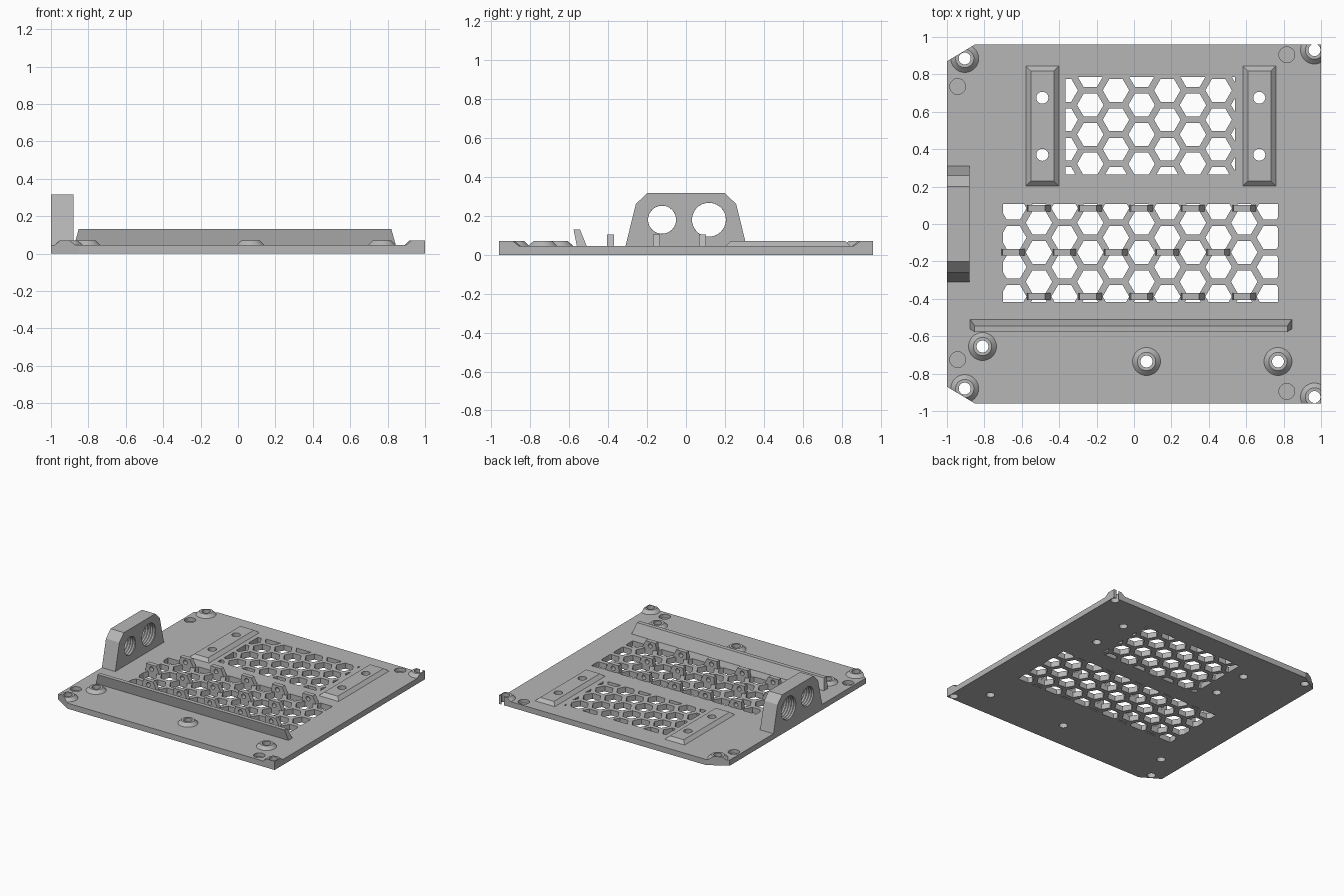
import bpy, bmesh, math
from mathutils import Vector, Matrix

cube = bpy.data.objects.get("Cube")
if cube:
    bpy.data.objects.remove(cube)

grey = bpy.data.materials.new("plain_grey")
grey.use_nodes = True
colour = (0.47, 0.47, 0.47, 1)
grey.diffuse_color = colour
grey.node_tree.nodes["Principled BSDF"].inputs["Base Color"].default_value = colour

PLATE_TOP = 0.045
BOSS_TOP = 0.07
HOLE_R = 0.032


def finish(name, bm):
    """Turn a bmesh into a grey object."""
    bmesh.ops.recalc_face_normals(bm, faces=bm.faces)
    mesh = bpy.data.meshes.new(name)
    bm.to_mesh(mesh)
    bm.free()
    mesh.materials.append(grey)
    obj = bpy.data.objects.new(name, mesh)
    bpy.context.scene.collection.objects.link(obj)
    return obj


def add_prism(bm, points, direction):
    """Extrude a closed 3D outline along a direction."""
    face = bm.faces.new([bm.verts.new(p) for p in points])
    out = bmesh.ops.extrude_face_region(bm, geom=[face])
    verts = [v for v in out["geom"] if isinstance(v, bmesh.types.BMVert)]
    bmesh.ops.translate(bm, vec=direction, verts=verts)


def add_cone(bm, x, y, z0, z1, r0, r1):
    bmesh.ops.create_cone(bm, cap_ends=True, segments=40, radius1=r0, radius2=r1,
                          depth=z1 - z0, matrix=Matrix.Translation((x, y, (z0 + z1) / 2)))


def boolean(obj, cutter, operation="DIFFERENCE"):
    mod = obj.modifiers.new("cut", "BOOLEAN")
    mod.object, mod.operation, mod.solver = cutter, operation, "EXACT"
    graph = bpy.context.evaluated_depsgraph_get()
    mesh = bpy.data.meshes.new_from_object(obj.evaluated_get(graph))
    obj.modifiers.clear()
    obj.data = mesh


def smooth(obj):
    for poly in obj.data.polygons:
        poly.use_smooth = True
    obj.data.set_sharp_from_angle(angle=math.radians(25))


# Hexagon lattice shared by both vent grids
COL, PITCH, HEX_R = 0.1372, 0.1575, 0.0707


def lattice(k, n):
    return -0.508 + k * COL, 0.006 + (n + (k % 2) / 2) * PITCH


def vent_cutter(name, x0, x1, y0, y1):
    bm = bmesh.new()
    for k in range(-2, 12):
        for n in range(-5, 7):
            cx, cy = lattice(k, n)
            ring = [math.radians(60 * i) for i in range(6)]
            bm.faces.new([bm.verts.new((cx + HEX_R * math.cos(a), cy + HEX_R * math.sin(a), -0.05))
                          for a in ring])
    for co, no in (((x0, 0, 0), (-1, 0, 0)), ((x1, 0, 0), (1, 0, 0)),
                   ((0, y0, 0), (0, -1, 0)), ((0, y1, 0), (0, 1, 0))):
        bmesh.ops.bisect_plane(bm, geom=bm.verts[:] + bm.edges[:] + bm.faces[:],
                               plane_co=co, plane_no=no, clear_outer=True)
    out = bmesh.ops.extrude_face_region(bm, geom=bm.faces[:])
    top = [v for v in out["geom"] if isinstance(v, bmesh.types.BMVert)]
    bmesh.ops.translate(bm, vec=(0, 0, 0.2), verts=top)
    return finish(name, bm)


# Base plate with two clipped corners
outline = [(-1, -0.87), (-0.85, -0.96), (1, -0.96), (1, 0.96), (-0.85, 0.96), (-1, 0.87)]


def outline_prism(name, height):
    bm = bmesh.new()
    add_prism(bm, [(x, y, 0) for x, y in outline], (0, 0, height))
    return finish(name, bm)


plate = outline_prism("base_plate", PLATE_TOP)
trim = outline_prism("outline_trim", 0.5)

# Screw bosses, clipped at the plate edge
boss_spots = [(-0.905, 0.885), (-0.905, -0.88), (0.965, 0.93), (0.965, -0.925),
              (-0.81, -0.655), (0.067, -0.735), (0.77, -0.735)]
bm = bmesh.new()
for x, y in boss_spots:
    add_cone(bm, x, y, PLATE_TOP - 0.01, BOSS_TOP, 0.085, 0.049)
bosses = finish("screw_bosses", bm)
boolean(bosses, trim, "INTERSECT")

# Mounting rails with bevelled edges
rails = []
for name, x in (("right_rail", -0.49), ("left_rail", 0.67)):
    bm = bmesh.new()
    bmesh.ops.create_cube(bm, size=1, matrix=Matrix.Translation((x, 0.524, 0.0575))
                          @ Matrix.Diagonal((0.177, 0.642, 0.025, 1)))
    for v in bm.verts:
        if v.co.z > 0.06:
            v.co.x += math.copysign(0.027, x - v.co.x)
            v.co.y += math.copysign(0.027, 0.524 - v.co.y)
    rails.append(finish(name, bm))

# Screw holes through bosses and rails
bm = bmesh.new()
rail_spots = [(x, y) for x in (-0.49, 0.67) for y in (0.37, 0.675)]
for x, y in boss_spots + rail_spots:
    add_cone(bm, x, y, -0.1, 0.2, HOLE_R, HOLE_R)
holes = finish("screw_hole_cutter", bm)

# Blind round pockets in the top
bm = bmesh.new()
for x, y in ((-0.943, 0.735), (-0.943, -0.725), (0.817, 0.905), (0.817, -0.895)):
    add_cone(bm, x, y, 0.015, 0.1, 0.042, 0.042)
pockets = finish("pocket_cutter", bm)

vents = [vent_cutter("rear_vent_cutter", -0.365, 0.54, 0.265, 0.785),
         vent_cutter("front_vent_cutter", -0.70, 0.77, -0.417, 0.107)]
for cutter in vents + [holes, pockets]:
    boolean(plate, cutter)
for part in rails + [bosses]:
    boolean(part, holes)

# Connector tower with two threaded holes
bm = bmesh.new()
half = [(0.312, 0.04), (0.258, 0.26), (0.2, 0.317)]
profile = half + [(-y, z) for y, z in reversed(half)]
add_prism(bm, [(-1, y, z) for y, z in profile], (0.12, 0, 0))
tower = finish("connector_tower", bm)


def thread_cutter(y, radius):
    bm = bmesh.new()
    rings = []
    for i in range(14):
        r = radius + (0.006 if i % 2 else 0)
        x = -1.01 + 0.14 * i / 13
        rings.append([bm.verts.new((x, y + r * math.cos(a), 0.18 + r * math.sin(a)))
                      for a in (math.tau * j / 40 for j in range(40))])
    for a, b in zip(rings, rings[1:]):
        for j in range(40):
            bm.faces.new((a[j], a[j - 1], b[j - 1], b[j]))
    bm.faces.new(rings[0])
    bm.faces.new(rings[-1])
    return finish("thread_cutter", bm)


threads = [thread_cutter(-0.123, 0.072), thread_cutter(0.118, 0.087)]
for cutter in threads:
    boolean(tower, cutter)

# Leaning front lip with tapered ends
bm = bmesh.new()
lip = [(-0.56, 0.04), (-0.508, 0.04), (-0.545, 0.13), (-0.578, 0.13)]
add_prism(bm, [(-0.877, y, z) for y, z in lip], (1.722, 0, 0))
for v in bm.verts:
    if v.co.z > 0.1:
        v.co.x += math.copysign(0.025, -v.co.x)
finish("front_lip", bm)

# Cable tie tabs on the walls between vent cells
bm = bmesh.new()
for first, n in ((0, 0.5), (-1, -1.5), (0, -2.5)):
    for k in range(first, first + 10, 2):
        x, y = lattice(k, n)
        tab = [(-0.064, 0.04), (0.064, 0.04), (0.032, 0.105), (-0.058, 0.105)]
        add_prism(bm, [(x + dx, y - 0.018, z) for dx, z in tab], (0, 0.036, 0))
tabs = finish("tie_tabs", bm)
bm = bmesh.new()
for first in (0, -1):
    for k in range(first, first + 10, 2):
        x = lattice(k, 0)[0]
        bmesh.ops.create_cone(bm, cap_ends=True, segments=16, radius1=0.018, radius2=0.018, depth=1.2,
                              matrix=Matrix.Translation((x - 0.01, -0.15, 0.072))
                              @ Matrix.Rotation(math.pi / 2, 4, "X"))
tie_holes = finish("tie_hole_cutter", bm)
boolean(tabs, tie_holes)

for part in rails + [plate, bosses, tower, tabs]:
    smooth(part)
for cutter in vents + threads + [trim, holes, pockets, tie_holes]:
    bpy.data.objects.remove(cutter)
